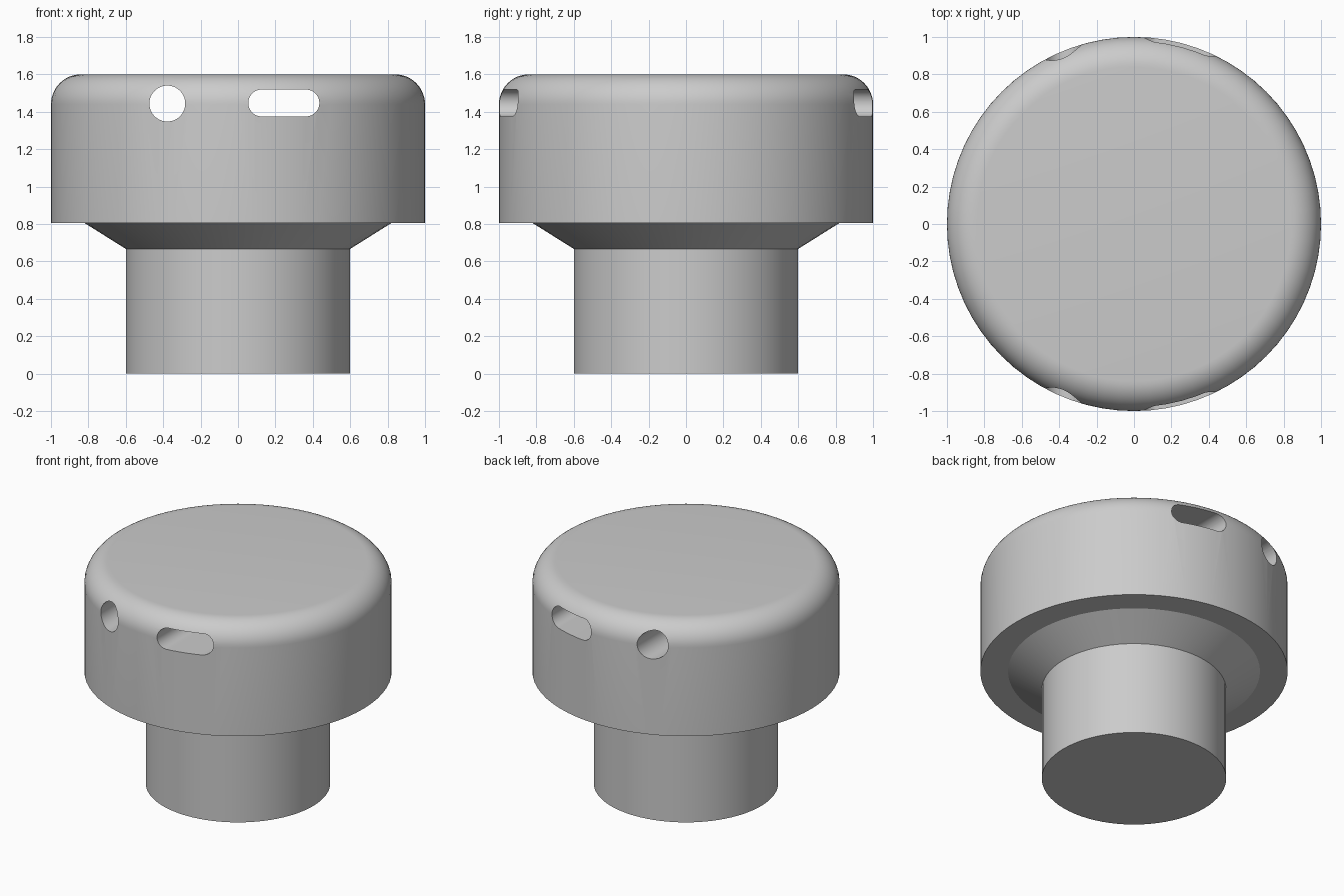
import bpy, bmesh, math
from mathutils import Matrix, Vector

if "Cube" in bpy.data.objects:
    bpy.data.objects.remove(bpy.data.objects["Cube"], do_unlink=True)

SIDES = 72

grey = bpy.data.materials.new("plain grey")
grey.use_nodes = True
colour = (0.6, 0.6, 0.6, 1)
grey.diffuse_color = colour
grey.node_tree.nodes["Principled BSDF"].inputs["Base Color"].default_value = colour


def make_object(name, bm):
    bmesh.ops.recalc_face_normals(bm, faces=bm.faces)
    mesh = bpy.data.meshes.new(name)
    bm.to_mesh(mesh)
    bm.free()
    obj = bpy.data.objects.new(name, mesh)
    bpy.context.collection.objects.link(obj)
    mesh.materials.append(grey)
    return obj


def lathe(name, profile):
    """Revolve an (r, z) profile about z and cap both ends."""
    bm = bmesh.new()
    rings = []
    for r, z in profile:
        turns = [math.tau * i / SIDES for i in range(SIDES)]
        rings.append([bm.verts.new((r * math.cos(a), r * math.sin(a), z)) for a in turns])
    for low, high in zip(rings, rings[1:]):
        for i in range(SIDES):
            j = (i + 1) % SIDES
            bm.faces.new((low[i], low[j], high[j], high[i]))
    bm.faces.new(rings[0][::-1])
    bm.faces.new(rings[-1])
    return make_object(name, bm)


def hole_cutter(name, x, z, radius, half_length=0.0):
    """Round or slotted bar running front to back."""
    bm = bmesh.new()
    steps = 24
    outline = []
    for side in (1, -1):
        for i in range(steps + (half_length > 0)):
            a = math.pi * i / steps - side * math.pi / 2
            outline.append(bm.verts.new((x + side * half_length + radius * math.cos(a),
                                         -1.2, z + radius * math.sin(a))))
    face = bm.faces.new(outline)
    extruded = bmesh.ops.extrude_face_region(bm, geom=[face])["geom"]
    moved = [v for v in extruded if isinstance(v, bmesh.types.BMVert)]
    bmesh.ops.translate(bm, verts=moved, vec=(0, 2.4, 0))
    obj = make_object(name, bm)
    obj.hide_render = True
    obj.hide_set(True)
    return obj


# Stem, flared neck, wide head and rounded top edge
fillet = 0.16
profile = [(0.6, 0), (0.6, 0.667), (0.82, 0.805), (1, 0.805)]
for i in range(13):
    a = math.pi / 2 * i / 12
    profile.append((1 - fillet + fillet * math.cos(a), 1.6 - fillet + fillet * math.sin(a)))
knob = lathe("knob_body", profile)

# Round hole and slot through the head
cutters = [hole_cutter("round_hole_cutter", -0.378, 1.444, 0.096),
           hole_cutter("slot_cutter", 0.245, 1.447, 0.072, 0.118)]
for cutter in cutters:
    cut = knob.modifiers.new(cutter.name, 'BOOLEAN')
    cut.operation = 'DIFFERENCE'
    cut.solver = 'EXACT'
    cut.object = cutter

# Apply the cuts, remove the helpers, then smooth the rounded walls
bpy.context.view_layer.update()
cut_mesh = bpy.data.meshes.new_from_object(knob.evaluated_get(bpy.context.evaluated_depsgraph_get()))
knob.modifiers.clear()
knob.data = cut_mesh
for cutter in cutters:
    bpy.data.objects.remove(cutter, do_unlink=True)
bpy.ops.object.select_all(action='DESELECT')
knob.select_set(True)
bpy.context.view_layer.objects.active = knob
bpy.ops.object.shade_smooth_by_angle(angle=math.radians(30))
